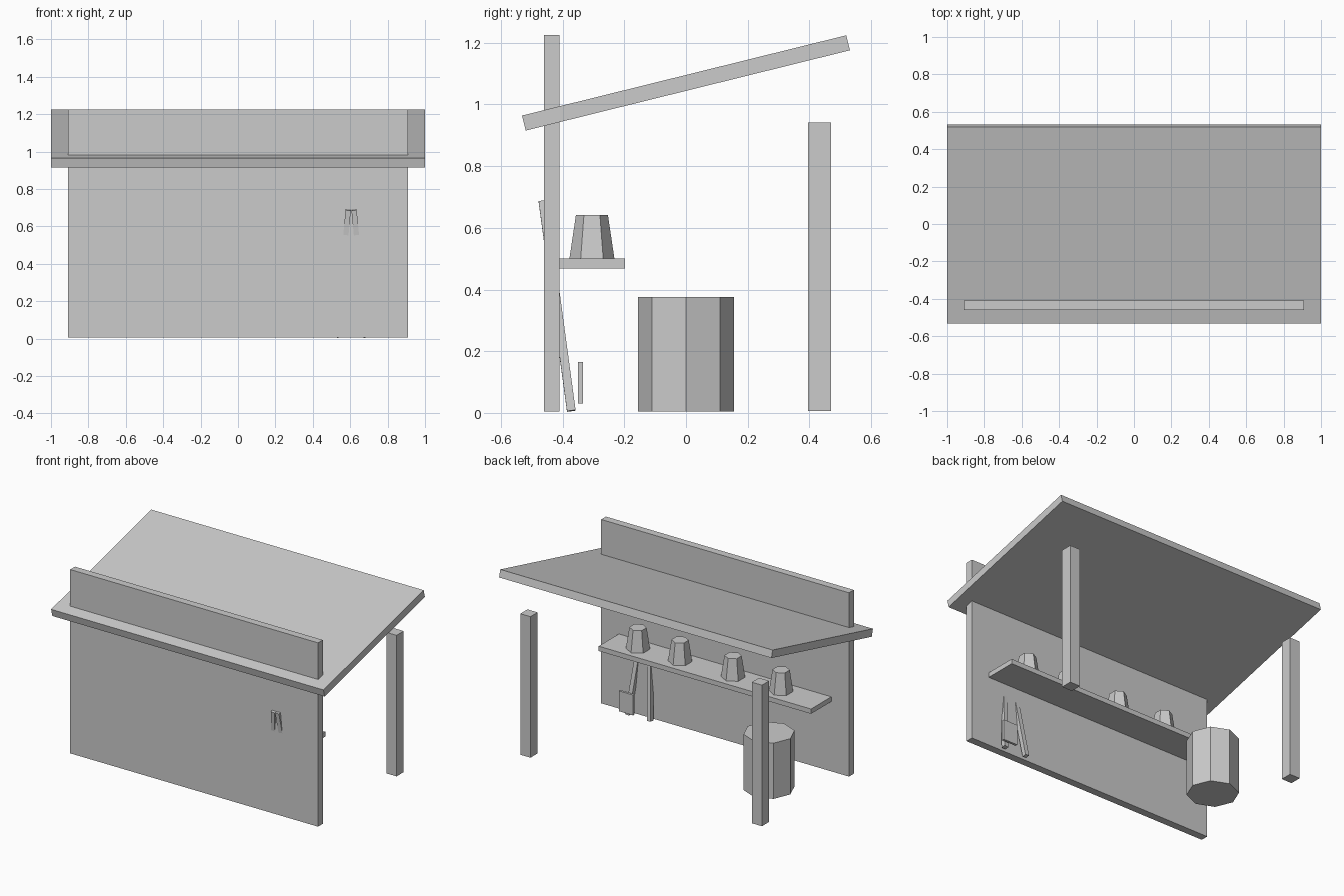
import bpy
import math

cube = bpy.data.objects.get("Cube")
if cube:
    bpy.data.objects.remove(cube, do_unlink=True)

# One plain grey for everything
grey = bpy.data.materials.new("plain_grey")
grey.use_nodes = True
colour = (0.6, 0.6, 0.6, 1)
grey.diffuse_color = colour
grey.node_tree.nodes["Principled BSDF"].inputs["Base Color"].default_value = colour


def finish(name):
    obj = bpy.context.object
    obj.name = name
    obj.data.materials.append(grey)
    return obj


def box(name, centre, size, rotation=(0, 0, 0)):
    bpy.ops.mesh.primitive_cube_add(size=1, location=centre, rotation=rotation)
    obj = finish(name)
    obj.scale = size
    return obj


def tapered(name, x, y, bottom, top, sides, r_bottom, r_top, turn=0):
    bpy.ops.mesh.primitive_cone_add(
        vertices=sides, radius1=r_bottom, radius2=r_top, depth=top - bottom,
        location=(x, y, (bottom + top) / 2), rotation=(0, 0, turn))
    return finish(name)


# Stall shell: front wall and sloping roof
box("front_wall", (0, -0.435, 0.615), (1.82, 0.05, 1.22))
box("roof", (0, 0, 1.07), (2, 1.083, 0.05), (math.radians(13.9), 0, 0))

# Rear posts
for side, sign in (("left", 1), ("right", -1)):
    box(side + "_post", (sign * 0.85, 0.433, 0.474), (0.075, 0.075, 0.936))

# Shelf with a row of pots
box("shelf", (0, -0.304, 0.484), (1.56, 0.213, 0.032))
for i, x in enumerate((0.566, 0.257, -0.132, -0.485)):
    tapered(f"pot_{i + 1}", x, -0.305, 0.5, 0.641, 6, 0.073, 0.052)

# Barrel
tapered("barrel", -0.61, 0, 0.005, 0.375, 8, 0.156, 0.156)

# Leaning tools: two handles and a shovel blade
for name, x, lean in (("tool_handle", 0.557, 0.095), ("shovel_handle", 0.653, -0.095)):
    box(name, (x, -0.418, 0.347), (0.028, 0.028, 0.69), (0.134, lean, 0))
box("shovel_blade", (0.675, -0.342, 0.098), (0.105, 0.016, 0.135))
